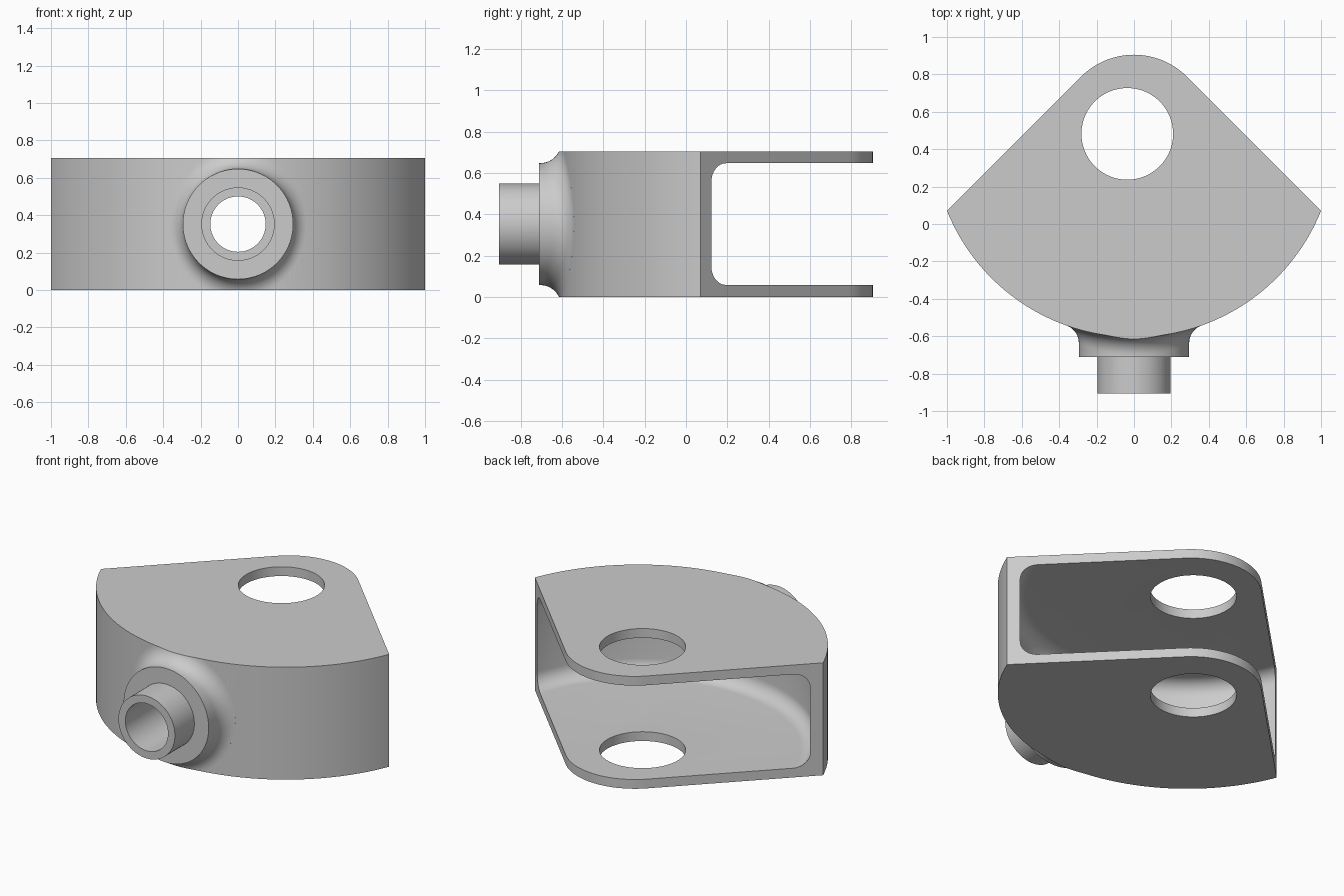
import bpy, bmesh
from math import sin, cos, pi, sqrt, atan2
from mathutils import Vector

if "Cube" in bpy.data.objects:
    bpy.data.objects.remove(bpy.data.objects["Cube"])

H, CY, R = 0.705, 0.473, 1.078      # height, arc centre y, outer arc radius
ZC = H / 2                          # height of the spigot axis
WALL, PLATE, FIL = 0.068, 0.058, 0.09


def from_rings(name, rings, caps=None):
    """Closed solid from rings of points; caps are optional fan centres."""
    bm = bmesh.new()
    vs = [[bm.verts.new(p) for p in ring] for ring in rings]
    n = len(vs[0])
    for a, b in zip(vs, vs[1:]):
        for i in range(n):
            j = (i + 1) % n
            bm.faces.new((a[i], a[j], b[j], b[i]))
    for k, ring in enumerate((vs[0], vs[-1])):
        if caps:
            c = bm.verts.new(caps[k])
            for i in range(n):
                bm.faces.new((c, ring[i], ring[(i + 1) % n]))
        else:
            bm.faces.new(ring)
    bmesh.ops.recalc_face_normals(bm, faces=bm.faces)
    me = bpy.data.meshes.new(name)
    bm.to_mesh(me)
    bm.free()
    ob = bpy.data.objects.new(name, me)
    bpy.context.collection.objects.link(ob)
    return ob


def lathe(name, profile, center, axis='Z', n=96):
    """Revolve (radius, position) pairs about an upright or front-to-back axis."""
    rings = []
    for r, h in profile:
        ang = [2 * pi * i / n for i in range(n)]
        if axis == 'Z':
            rings.append([(center[0] + r * cos(a), center[1] + r * sin(a), h) for a in ang])
        else:
            rings.append([(center[0] + r * cos(a), h, center[1] + r * sin(a)) for a in ang])
    return from_rings(name, rings)


def combine(target, tool, op):
    m = target.modifiers.new(op, 'BOOLEAN')
    m.object, m.operation, m.solver = tool, op, 'EXACT'
    bpy.context.view_layer.objects.active = target
    bpy.ops.object.modifier_apply(modifier=m.name)
    bpy.data.objects.remove(tool)


# Body plan: large front arc, straight 45 degree sides, rounded back nose
half = atan2(1.0, CY - 0.07)
plan = [(R * sin(t), CY - R * cos(t)) for t in
        [half * (i / 48 - 1) for i in range(97)]]
plan += [(0.4 * cos(t), 0.505 + 0.4 * sin(t)) for t in
         [pi / 4 + pi / 2 * i / 24 for i in range(25)]]
body = from_rings("clevis_body", [[(x, y, z) for x, y in plan] for z in (0, H)])

# Collar blending into the curved front with a rolling-ball fillet
BALL, CR, N, STEPS = 0.1, 0.295, 96, 10
rings = [[] for _ in range(STEPS + 3)]
for i in range(N):
    a = 2 * pi * i / N
    out = Vector((cos(a), 0, sin(a)))
    ball = out * (CR + BALL) + Vector((0, 0, ZC))
    ball.y = CY - sqrt((R + BALL) ** 2 - ball.x ** 2)
    to_body = Vector((-ball.x, CY - ball.y, 0)).normalized()
    rings[0].append(out * CR + Vector((0, -0.712, ZC)))
    for k in range(STEPS + 1):
        p = ball + BALL * (-out).slerp(to_body, k / STEPS)
        rings[k + 1].append(p)
    rings[-1].append(p + Vector((0, 0.03, 0)))
collar = from_rings("collar", rings, [(0, -0.712, ZC), (0, 0.03 + CY - R, ZC)])

# Trim the collar flush with the top and bottom plates
trim = from_rings("trim", [[(-1, -1, z), (1, -1, z), (1, 1, z), (-1, 1, z)] for z in (0, H)])
combine(collar, trim, 'INTERSECT')
combine(body, collar, 'UNION')

# Spigot tube
spigot = lathe("spigot", [(0.196, -0.905), (0.196, -0.58)], (0, ZC), 'Y')
combine(body, spigot, 'UNION')

# Rounded cavity between the two plates
ri = R - WALL
corner = [(ri - FIL + FIL * cos(t), FIL * sin(t)) for t in [pi / 2 * i / 8 for i in range(9)]]
prof = [(r, PLATE + FIL - d) for r, d in reversed(corner)]
prof += [(r, H - PLATE - FIL + d) for r, d in corner]
combine(body, lathe("cavity", prof, (0, CY), n=192), 'DIFFERENCE')

# Pin hole through both plates and bore through the spigot
combine(body, lathe("pin_hole", [(0.245, -0.1), (0.245, H + 0.1)], (-0.036, 0.482)), 'DIFFERENCE')
combine(body, lathe("bore", [(0.148, -1.0), (0.148, -0.3)], (0, ZC), 'Y'), 'DIFFERENCE')

body.select_set(True)
bpy.context.view_layer.objects.active = body
bpy.ops.object.shade_smooth_by_angle(angle=pi / 6)
